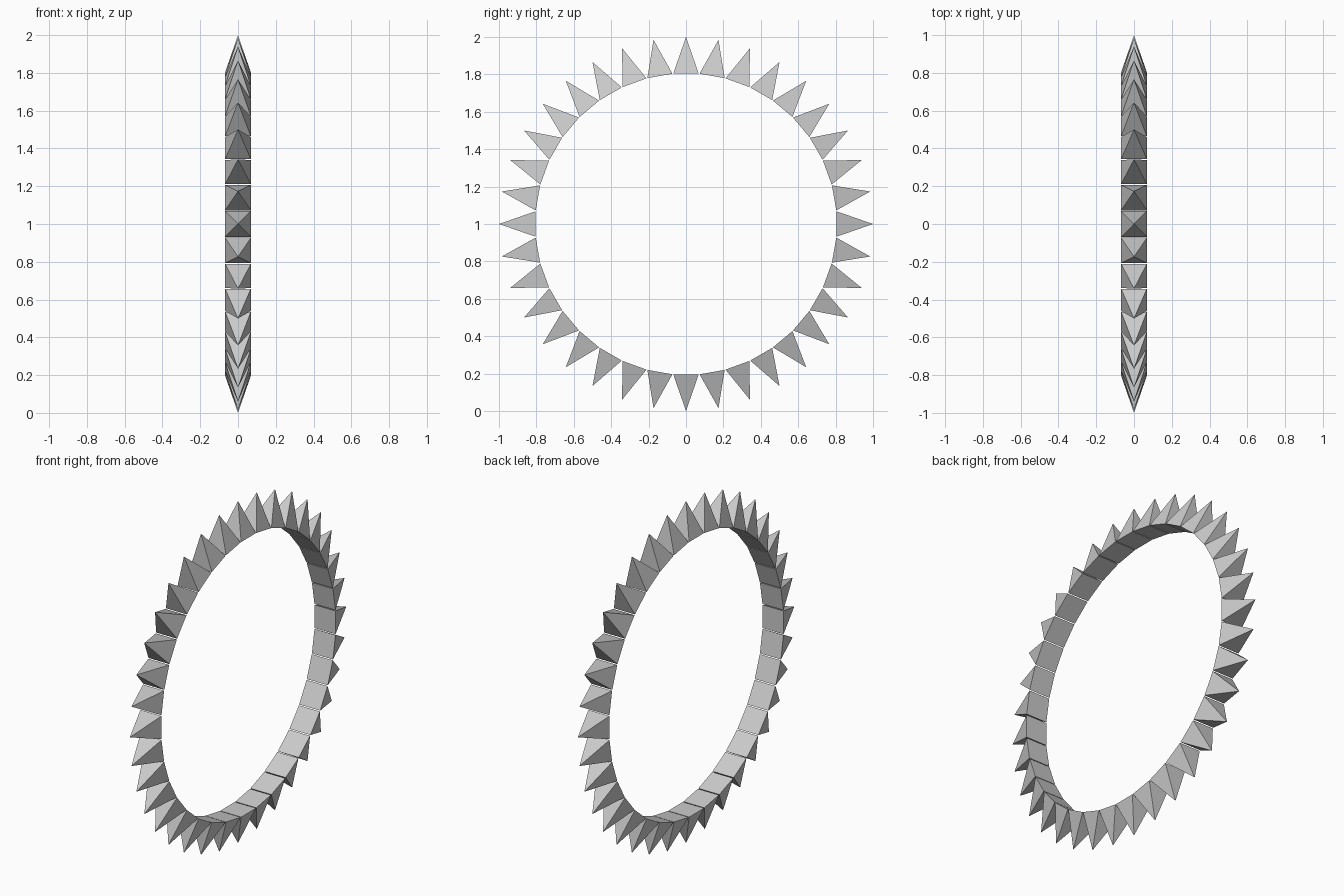
import bpy, bmesh
from math import radians, sqrt
from mathutils import Matrix

if "Cube" in bpy.data.objects:
    bpy.data.objects.remove(bpy.data.objects["Cube"])

COUNT = 36        # spikes around the ring
INNER = 0.804     # radius at the spike bases
OUTER = 1.0       # radius at the tips
HALF = 0.068      # half width of each square base

bm = bmesh.new()

# Square pyramids pointing outward, arranged in a ring around the x axis
for i in range(COUNT):
    place = (Matrix.Translation((0, 0, 1))
             @ Matrix.Rotation(radians(i * 360 / COUNT), 4, 'X')
             @ Matrix.Translation((0, 0, (INNER + OUTER) / 2))
             @ Matrix.Rotation(radians(45), 4, 'Z'))
    bmesh.ops.create_cone(bm, cap_ends=True, segments=4, radius1=HALF * sqrt(2),
                          radius2=0, depth=OUTER - INNER, matrix=place)

# Merge the collapsed tip of each pyramid
bmesh.ops.remove_doubles(bm, verts=bm.verts, dist=0.0005)
bmesh.ops.recalc_face_normals(bm, faces=bm.faces)

mesh = bpy.data.meshes.new("spike_ring")
bm.to_mesh(mesh)
bm.free()
bpy.context.collection.objects.link(bpy.data.objects.new("spike_ring", mesh))
